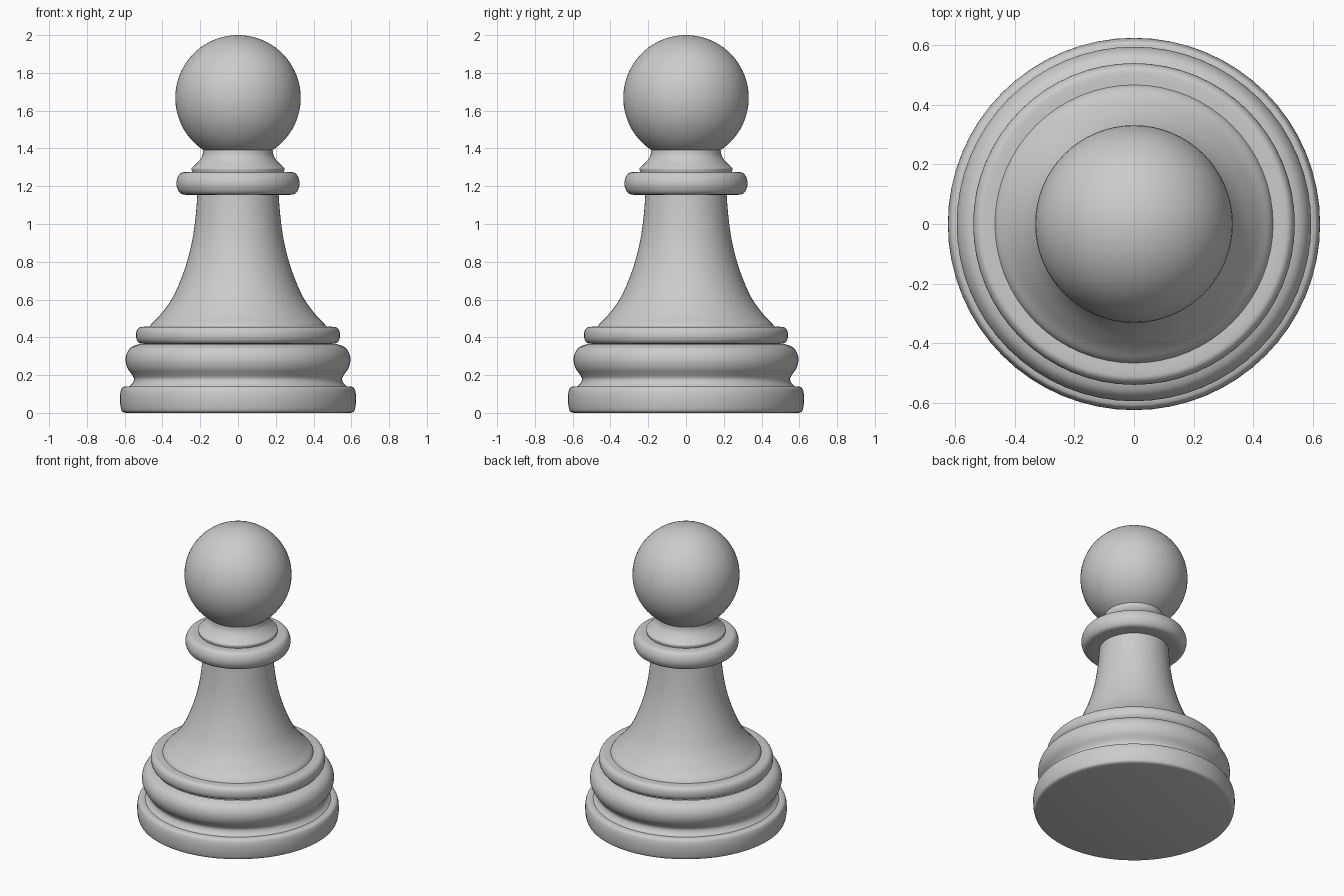
import bpy, bmesh, math
from mathutils import Vector

if "Cube" in bpy.data.objects:
    bpy.data.objects.remove(bpy.data.objects["Cube"])

SEGMENTS = 64


def smooth_profile(pts, steps=4):
    """Catmull-Rom curve through (radius, z) points."""
    p = [Vector(q) for q in pts]
    p = [2 * p[0] - p[1]] + p + [2 * p[-1] - p[-2]]
    out = []
    for a, b, c, d in zip(p, p[1:], p[2:], p[3:]):
        for i in range(steps):
            t = i / steps
            out.append(0.5 * (2 * b + (c - a) * t + (2 * a - 5 * b + 4 * c - d) * t * t
                              + (3 * b - a - 3 * c + d) * t ** 3))
    return out + [p[-2]]


def lathe(name, profile):
    """Spin a bottom-to-top (radius, z) profile around the z axis."""
    bm = bmesh.new()
    verts = [bm.verts.new((max(r, 0), 0, z)) for r, z in profile]
    edges = [bm.edges.new(e) for e in zip(verts, verts[1:])]
    bmesh.ops.spin(bm, geom=verts + edges, axis=(0, 0, 1), cent=(0, 0, 0),
                   angle=math.tau, steps=SEGMENTS, use_duplicate=False)
    bmesh.ops.remove_doubles(bm, verts=bm.verts, dist=1e-4)
    bmesh.ops.recalc_face_normals(bm, faces=bm.faces)
    # The outermost face must point away from the axis
    face = max(bm.faces, key=lambda f: f.calc_center_median().xy.length)
    if face.normal.xy.dot(face.calc_center_median().xy) < 0:
        bmesh.ops.reverse_faces(bm, faces=bm.faces)
    mesh = bpy.data.meshes.new(name)
    bm.to_mesh(mesh)
    bm.free()
    obj = bpy.data.objects.new(name, mesh)
    bpy.context.collection.objects.link(obj)
    bpy.context.view_layer.objects.active = obj
    obj.select_set(True)
    bpy.ops.object.shade_smooth_by_angle(angle=math.radians(40))
    obj.select_set(False)


# Foot disc with a flat underside and softened rims
rim = smooth_profile([(0.595, 0), (0.614, 0.008), (0.622, 0.035), (0.625, 0.07),
                      (0.623, 0.105), (0.614, 0.132), (0.598, 0.14)])
lathe("foot_disc", [(0, 0)] + rim + [(0.575, 0.14)])

# Swelling moulding above a concave groove
lathe("base_bulge", smooth_profile([
    (0.575, 0.14), (0.558, 0.158), (0.551, 0.18), (0.561, 0.202), (0.584, 0.235),
    (0.595, 0.275), (0.589, 0.315), (0.565, 0.348), (0.52, 0.366)]))

# Thin ring under the stem
lathe("base_ring", smooth_profile([
    (0.50, 0.366), (0.522, 0.37), (0.536, 0.388), (0.54, 0.41), (0.536, 0.435),
    (0.522, 0.452), (0.50, 0.456), (0.46, 0.456)]))

# Flared stem
lathe("stem", smooth_profile([
    (0.467, 0.456), (0.455, 0.475), (0.415, 0.515), (0.352, 0.60), (0.305, 0.70),
    (0.27, 0.80), (0.245, 0.90), (0.229, 1.00), (0.219, 1.10), (0.215, 1.16)]))

# Collar ring
lathe("collar", smooth_profile([
    (0.215, 1.155), (0.28, 1.155), (0.306, 1.164), (0.321, 1.188), (0.326, 1.215),
    (0.321, 1.243), (0.306, 1.267), (0.28, 1.275), (0.24, 1.275)]))

# Concave neck under the head
lathe("neck", smooth_profile([
    (0.243, 1.275), (0.246, 1.295), (0.228, 1.312), (0.204, 1.338),
    (0.189, 1.362), (0.184, 1.385), (0.183, 1.405)]))

# Ball head
arc = [math.radians(-58 + 148 * i / 32) for i in range(33)]
lathe("head", [(0.332 * math.cos(a), 1.668 + 0.332 * math.sin(a)) for a in arc])
